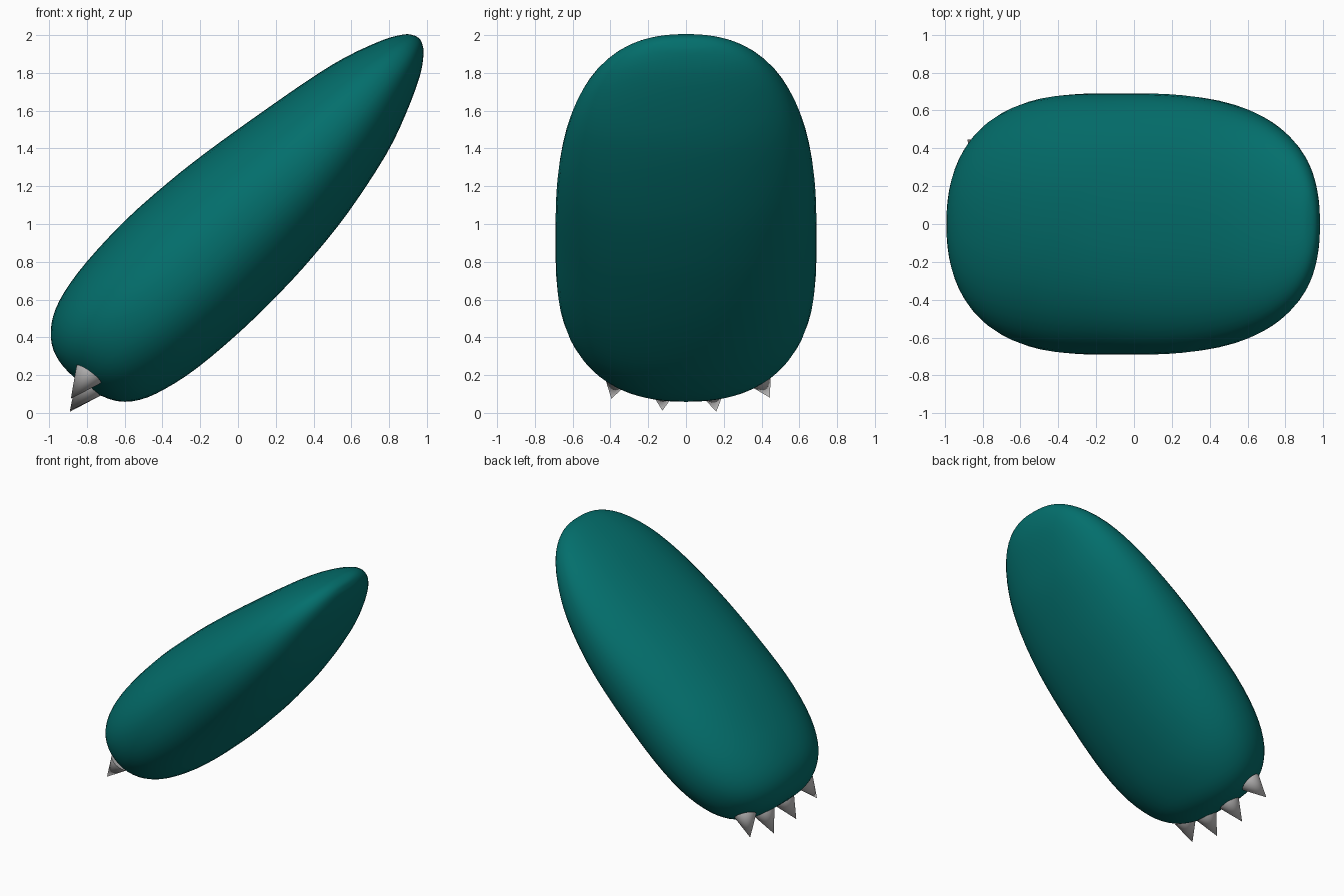
import bpy, bmesh, math
from mathutils import Vector

if "Cube" in bpy.data.objects:
    bpy.data.objects.remove(bpy.data.objects["Cube"])

def material(name, rgb):
    m = bpy.data.materials.new(name)
    m.diffuse_color = (*rgb, 1)
    m.use_nodes = True
    m.node_tree.nodes["Principled BSDF"].inputs["Base Color"].default_value = m.diffuse_color
    return m

teal = material("teal", (0.001, 0.158, 0.150))
grey = material("claw grey", (0.56, 0.55, 0.55))

def add_object(name, bm, mat, angle):
    bmesh.ops.recalc_face_normals(bm, faces=bm.faces)
    me = bpy.data.meshes.new(name)
    bm.to_mesh(me)
    bm.free()
    me.materials.append(mat)
    ob = bpy.data.objects.new(name, me)
    bpy.context.collection.objects.link(ob)
    bpy.ops.object.select_all(action='DESELECT')
    ob.select_set(True)
    bpy.context.view_layer.objects.active = ob
    bpy.ops.object.shade_smooth_by_angle(angle=math.radians(angle))
    return ob

# Tilted frame of the body: U runs up its length, V across its thickness
U = Vector((0.6907, 0, 0.7232))
V = Vector((-0.7232, 0, 0.6907))
ORIGIN = Vector((0, 0, 1))
HALF_WIDTH, BOTTOM, TOP = 0.69, -1.187, 1.373

# Side profile stations: distance along U, upper edge, lower edge
profile = [Vector(p) for p in (
    (BOTTOM, .10, .10), (-1.17, .215, -.06), (-1.12, .30, -.185),
    (-1.03, .37, -.268), (-.9, .415, -.323), (-.7, .441, -.37),
    (-.4, .445, -.402), (-.1, .42, -.412), (.15, .385, -.406),
    (.45, .330, -.379), (.8, .259, -.315), (1.03, .199, -.242),
    (1.23, .120, -.156), (1.33, .060, -.088), (1.362, .022, -.048),
    (TOP, -.015, -.015))]

def smooth_stations(pts, steps):
    # Catmull-Rom; the end points wrap round so that the tips stay rounded
    flip = lambda p: Vector((p[0], p[2], p[1]))
    p = [flip(pts[1])] + pts + [flip(pts[-2])]
    out = []
    for i in range(1, len(p) - 2):
        a, b, c, d = p[i - 1:i + 3]
        for k in range(steps):
            t = k / steps
            out.append(0.5 * (2 * b + (c - a) * t + (2 * a - 5 * b + 4 * c - d) * t * t
                              + (3 * b - a - 3 * c + d) * t ** 3))
    return out[1:]

def half_width(u):
    # full width in the middle, rounding off towards both ends
    if u < -0.2:
        r, n = (u + 0.2) / (BOTTOM + 0.2), 2.8
    else:
        r, n = max(0, u) / TOP, 2.45
    return HALF_WIDTH * max(0, 1 - r ** n) ** (1 / n)

def spower(x, e):
    return math.copysign(abs(x) ** e, x)

# Body: super-elliptic rings lofted along the tilted axis
SEG, EXP = 48, 2 / 2.2
bm = bmesh.new()
rings = []
for u, hi, lo in smooth_stations(profile, 3):
    w, mid, h = half_width(u), (hi + lo) / 2, (hi - lo) / 2
    ring = []
    for k in range(SEG):
        a = 2 * math.pi * k / SEG
        y = w * spower(math.cos(a), EXP)
        v = mid + h * spower(math.sin(a), EXP)
        ring.append(bm.verts.new(ORIGIN + U * u + V * v + Vector((0, y, 0))))
    rings.append(ring)
for a, b in zip(rings, rings[1:]):
    for k in range(SEG):
        j = (k + 1) % SEG
        bm.faces.new((a[k], a[j], b[j], b[k]))
for ring, station in ((rings[0], profile[0]), (rings[-1], profile[-1])):
    tip = bm.verts.new(ORIGIN + U * station[0] + V * station[1])
    for k in range(SEG):
        bm.faces.new((ring[k], ring[(k + 1) % SEG], tip))
add_object("body", bm, teal, 80)

# Claws: four cones fanned out along the lower end
def claw(name, base, tip, radius=0.08):
    base, tip = Vector(base), Vector(tip)
    d = tip - base
    bm = bmesh.new()
    bmesh.ops.create_cone(bm, cap_ends=True, segments=24, radius1=radius,
                          radius2=0, depth=d.length)
    rot = d.to_track_quat('Z', 'Y')
    for v in bm.verts:
        v.co = (base + tip) / 2 + rot @ v.co
    add_object(name, bm, grey, 40)

claw("claw_1", (-.79, -.36, .205), (-.885, -.395, .075))
claw("claw_2", (-.79, -.12, .14), (-.89, -.125, .012))
claw("claw_3", (-.79, .135, .14), (-.89, .16, .006))
claw("claw_4", (-.79, .375, .205), (-.88, .445, .08))
